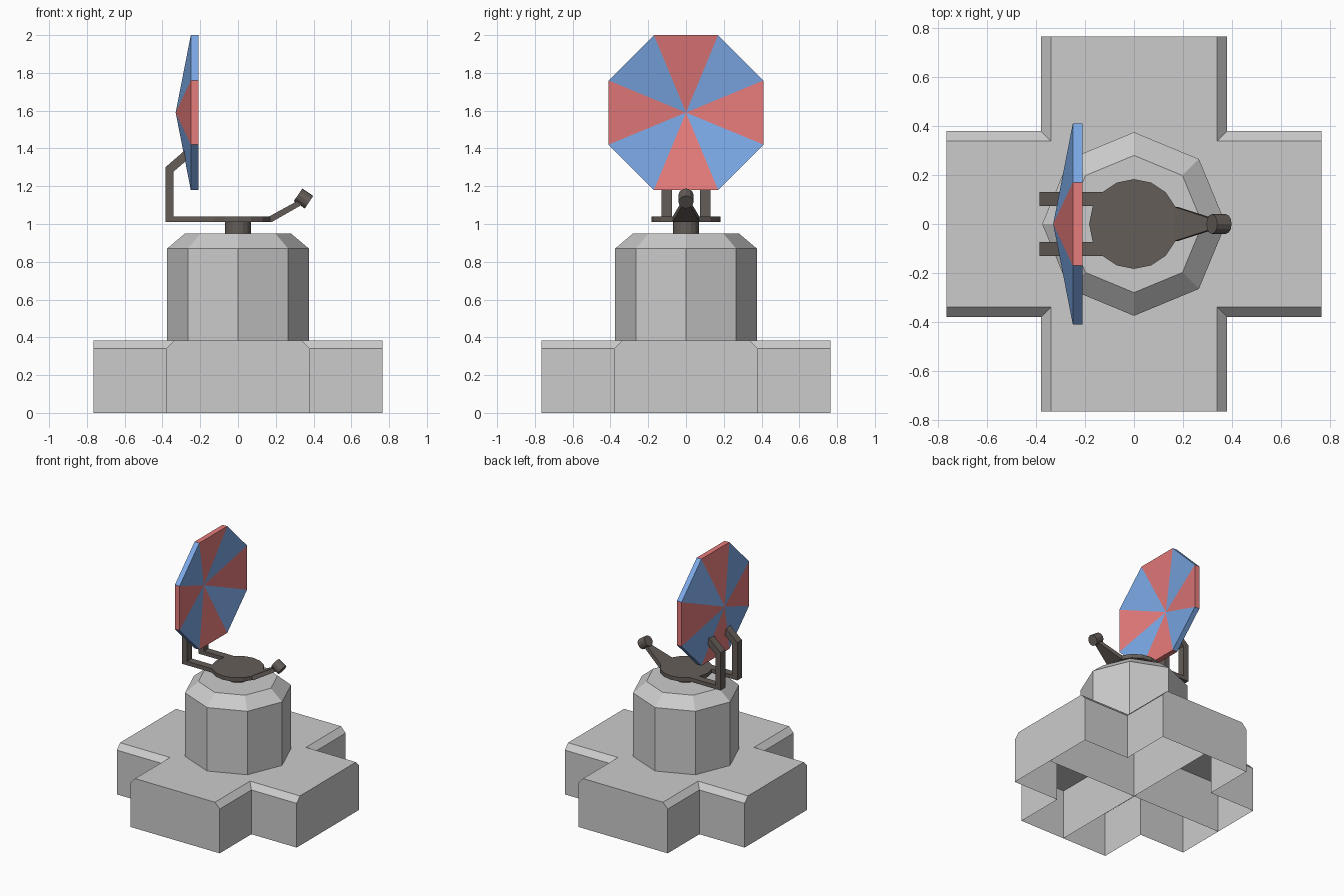
import bpy, bmesh, math
from mathutils import Vector, Matrix

if "Cube" in bpy.data.objects:
    bpy.data.objects.remove(bpy.data.objects["Cube"])


def material(name, rgb):
    m = bpy.data.materials.new(name)
    m.diffuse_color = (*rgb, 1)
    m.use_nodes = True
    m.node_tree.nodes["Principled BSDF"].inputs["Base Color"].default_value = m.diffuse_color
    return m


red = material("red_panel", (0.8, 0.2, 0.2))
blue = material("blue_panel", (0.2, 0.4, 0.8))
metal = material("dark_metal", (0.13, 0.11, 0.1))


def make(name, verts, faces, mats=(), closed=False):
    me = bpy.data.meshes.new(name)
    me.from_pydata(verts, [], faces)
    for m in mats:
        me.materials.append(m)
    if closed:
        bm = bmesh.new()
        bm.from_mesh(me)
        bmesh.ops.recalc_face_normals(bm, faces=bm.faces)
        bm.to_mesh(me)
        bm.free()
    ob = bpy.data.objects.new(name, me)
    bpy.context.collection.objects.link(ob)
    return ob


def loft(name, rings, mats=(), bottom=True):
    """Skin a stack of equal-length rings and cap the ends."""
    n = len(rings[0])
    verts = [p for r in rings for p in r]
    faces = [(j * n + i, j * n + (i + 1) % n, (j + 1) * n + (i + 1) % n, (j + 1) * n + i)
             for j in range(len(rings) - 1) for i in range(n)]
    faces.append(tuple(range((len(rings) - 1) * n, len(rings) * n)))
    if bottom:
        faces.append(tuple(reversed(range(n))))
    return make(name, verts, faces, mats, closed=bottom)


def circle(r, z, n):
    return [(r * math.cos(2 * math.pi * i / n), r * math.sin(2 * math.pi * i / n), z)
            for i in range(n)]


def cross(w, z, L=0.765):
    quarter = [(L, -w), (L, w), (w, w)]
    pts = []
    for _ in range(4):
        pts += [(x, y, z) for x, y in quarter]
        quarter = [(-y, x) for x, y in quarter]
    return pts


# Cross-shaped foundation: open underneath, bevelled along the arms
loft("base", [cross(0.38, 0), cross(0.38, 0.34), cross(0.34, 0.382)], bottom=False)

# Two crossing ribs inside the hollow base
L, H = 0.764, 0.38
make("base_rib_x", [(-L, 0, 0), (L, 0, 0), (L, 0, H), (-L, 0, H)], [(0, 1, 2, 3)])
make("base_rib_y", [(0, -L, 0), (0, L, 0), (0, L, H), (0, -L, H)], [(0, 1, 2, 3)])

# Octagonal pedestal with sloped shoulder
loft("pedestal", [circle(0.375, 0.382, 8), circle(0.375, 0.87, 8), circle(0.28, 0.95, 8)],
     bottom=False)

# Turntable
loft("neck", [circle(0.07, 0.95, 16), circle(0.07, 1.01, 16)], [metal])
loft("turntable", [circle(0.183, 1.01, 16), circle(0.183, 1.04, 16)], [metal])

# Pair of bent fork arms carrying the dish
profile = [(-0.12, 1.01), (-0.385, 1.01), (-0.385, 1.30), (-0.275, 1.395),
           (-0.262, 1.345), (-0.342, 1.277), (-0.342, 1.04), (-0.12, 1.04)]
fork = loft("fork_arms", [[(x, y, z) for x, z in profile] for y in (0.073, 0.13)], [metal])
fork.modifiers.new("Mirror", 'MIRROR').use_axis = (False, True, False)

# Tapered feed arm
root = [(0.165, -0.07, 1.04), (0.165, 0.07, 1.04), (0.178, 0.07, 1.01), (0.178, -0.07, 1.01)]
tip = [(0.32, -0.02, 1.125), (0.32, 0.02, 1.125), (0.335, 0.02, 1.1), (0.335, -0.02, 1.1)]
heel = [(0.12, y, z) for _, y, z in root]
loft("feed_arm", [heel, root, tip], [metal])

# Feed horn aimed at the dish
horn = loft("feed_horn", [circle(0.04, -0.035, 12), circle(0.04, 0.035, 12)], [metal])
aim = Vector((-0.83, 0, 0.56)).to_track_quat('Z', 'Y').to_matrix().to_4x4()
horn.data.transform(Matrix.Translation((0.347, 0, 1.135)) @ aim)

# Octagonal dish shell with alternating coloured panels
R, cz = 0.41 / math.cos(math.pi / 8), 1.59
verts = [(-0.33, 0, cz), (-0.29, 0, cz)]
for x in (-0.25, -0.21):
    for k in range(8):
        a = math.pi / 8 + k * math.pi / 4
        verts.append((x, R * math.cos(a), cz + R * math.sin(a)))
faces = []
for k in range(8):
    b0, b1 = 2 + k, 2 + (k + 1) % 8
    faces += [(0, b1, b0), (b0, b1, b1 + 8, b0 + 8), (1, b0 + 8, b1 + 8)]
dish = make("dish", verts, faces, [red, blue])
for p in dish.data.polygons:
    p.material_index = 1 - (p.index // 3) % 2
